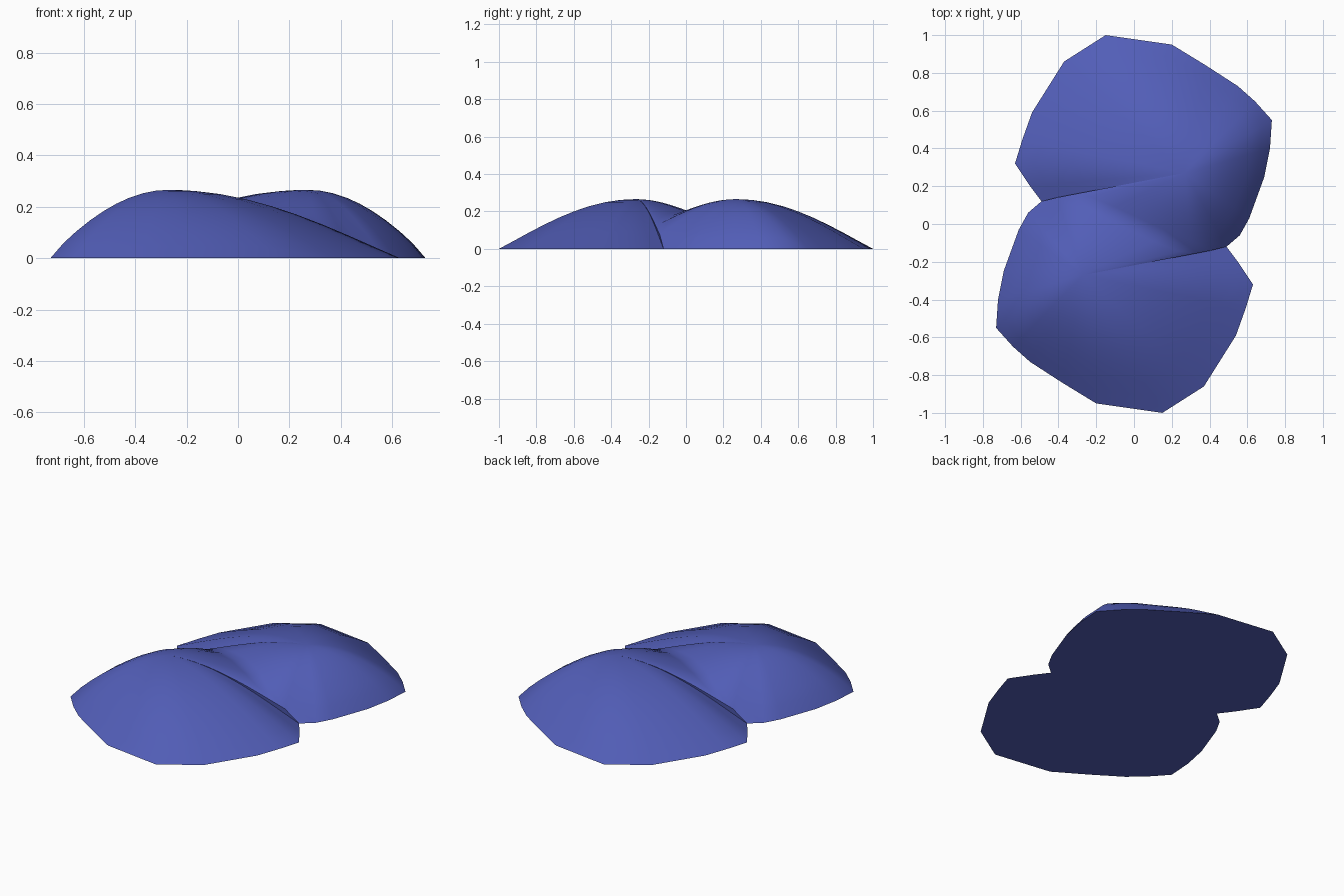
import bpy, bmesh, math
from mathutils import Vector, Matrix

cube = bpy.data.objects.get("Cube")
if cube:
    bpy.data.objects.remove(cube, do_unlink=True)

PEAK = Vector((-0.27, -0.27, 0.266))
RINGS = 9

# Ground outline of the front mound, from its right end of the valley round to the left end
ground = [(.55, -.2), (.63, -.32), (.59, -.45), (.54, -.59), (.37, -.86), (.15, -1),
          (-.2, -.95), (-.38, -.84), (-.55, -.73), (-.64, -.65), (-.73, -.55),
          (-.72, -.4), (-.69, -.25), (-.61, -.03), (-.56, .06)]
# Half of the valley where the mounds meet; the other half is its half-turn
half = [(-.49, .12, 0), (-.41, .14, .075), (-.3, .13, .14), (-.15, .07, .18)]
valley = half + [(0, 0, .2)] + [(-x, -y, z) for x, y, z in reversed(half)]
rim = [Vector(p) for p in valley] + [Vector((x, y, 0)) for x, y in ground]


def slope_point(base, t):
    """Point on the rounded slope, t from 0 at the rim to 1 at the peak."""
    direction = (PEAK - base).xy.normalized()
    power = 1.03 - 0.2 * max(direction.x, 0)
    point = base.lerp(PEAK, t)
    rise = math.sin(t * math.pi / 2) ** power
    point.z = base.z + (PEAK.z - base.z) * rise
    return point


def add_mound(bm, turn):
    """One domed mound made of rings that shrink toward its peak."""
    rings = [[bm.verts.new(turn @ slope_point(p, i / RINGS)) for p in rim]
             for i in range(RINGS)]
    top = bm.verts.new(turn @ PEAK)
    n = len(rim)
    for k in range(n):
        j = (k + 1) % n
        for low, high in zip(rings, rings[1:]):
            bm.faces.new((low[k], high[k], high[j], low[j]))
        bm.faces.new((rings[-1][k], top, rings[-1][j]))


# Two mounds, the second a half-turn of the first, joined along the valley
bm = bmesh.new()
for angle in (0, math.pi):
    add_mound(bm, Matrix.Rotation(angle, 3, 'Z'))
bmesh.ops.remove_doubles(bm, verts=bm.verts[:], dist=0.0005)

# Flat underside
border = [e for e in bm.edges if e.is_boundary]
bmesh.ops.triangle_fill(bm, edges=border, use_beauty=True)
bmesh.ops.recalc_face_normals(bm, faces=bm.faces[:])

mesh = bpy.data.meshes.new("twin_mound")
bm.to_mesh(mesh)
bm.free()
mound = bpy.data.objects.new("twin_mound", mesh)
bpy.context.collection.objects.link(mound)

# Single blue colour
blue = bpy.data.materials.new("soft_blue")
blue.use_nodes = True
colour = (0.085, 0.112, 0.48, 1)
blue.diffuse_color = colour
blue.node_tree.nodes["Principled BSDF"].inputs["Base Color"].default_value = colour
mesh.materials.append(blue)

bpy.ops.object.select_all(action='DESELECT')
bpy.context.view_layer.objects.active = mound
mound.select_set(True)
bpy.ops.object.shade_smooth_by_angle(angle=math.radians(35))
